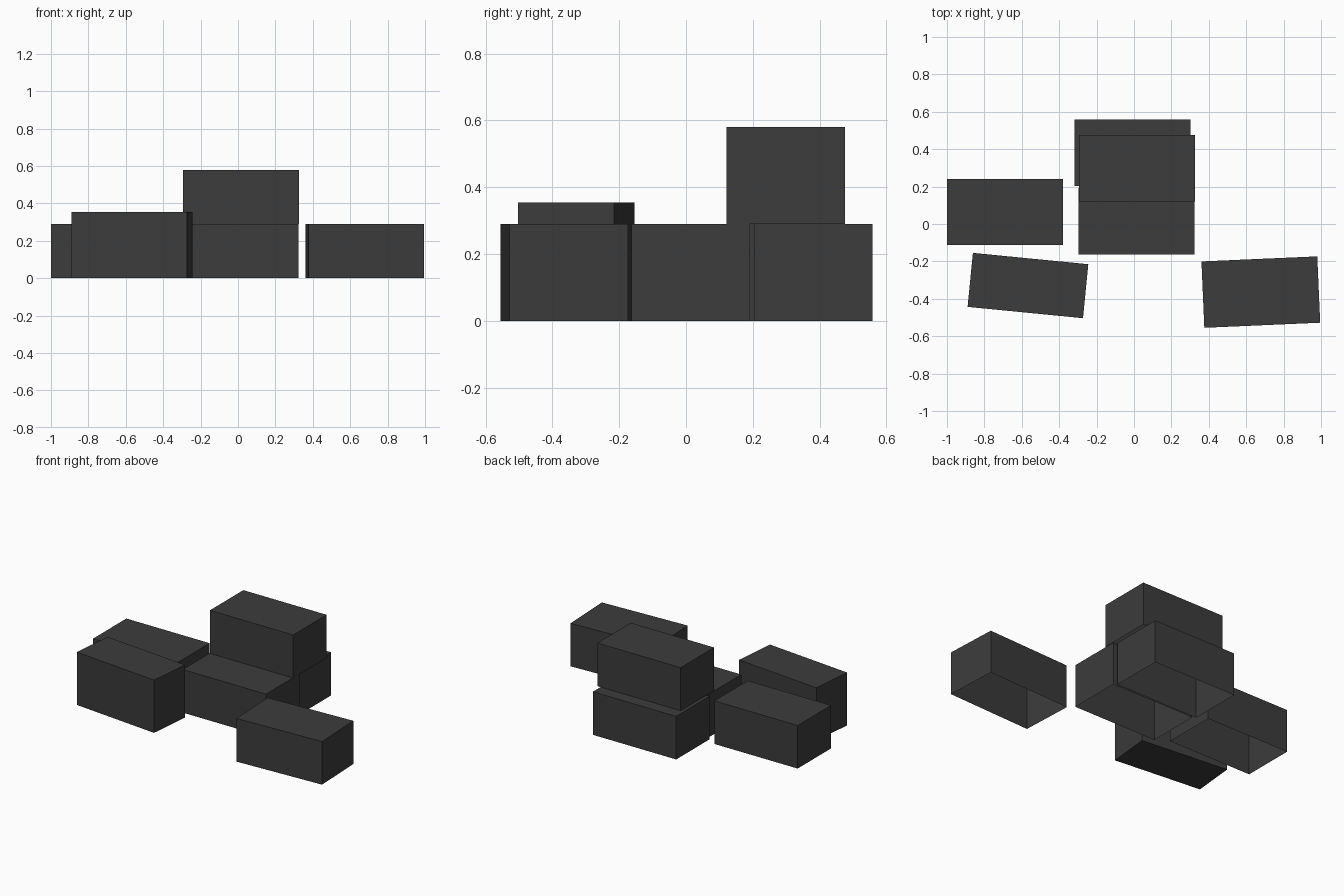
import bpy, bmesh
from math import radians
from mathutils import Matrix

cube = bpy.data.objects.get("Cube")
if cube:
    bpy.data.objects.remove(cube, do_unlink=True)

# One charcoal colour for every block
CHARCOAL = (0.045, 0.045, 0.045, 1)
mat = bpy.data.materials.new("charcoal")
mat.use_nodes = True
mat.diffuse_color = CHARCOAL
mat.node_tree.nodes["Principled BSDF"].inputs["Base Color"].default_value = CHARCOAL

LENGTH, DEPTH, HEIGHT = 0.62, 0.355, 0.29


def block(name, x, y, z=0.0, turn=0.0, on_side=False):
    """Block standing at height z; upright blocks are hollow underneath."""
    depth, height = (HEIGHT, DEPTH) if on_side else (DEPTH, HEIGHT)
    bm = bmesh.new()
    bmesh.ops.create_cube(bm, size=1, matrix=Matrix.Diagonal((LENGTH, depth, height, 1)))
    bmesh.ops.translate(bm, verts=bm.verts, vec=(0, 0, height / 2))
    if not on_side:
        bm.normal_update()
        under = [f for f in bm.faces if f.normal.z < -0.9]
        bmesh.ops.delete(bm, geom=under, context='FACES_ONLY')
    mesh = bpy.data.meshes.new(name)
    bm.to_mesh(mesh)
    bm.free()
    mesh.materials.append(mat)
    obj = bpy.data.objects.new(name, mesh)
    obj.location = (x, y, z)
    obj.rotation_euler.z = radians(turn)
    bpy.context.collection.objects.link(obj)


# Central stack
block("centre_front_block", 0.013, 0.014)
block("centre_back_block", -0.008, 0.381)
block("top_block", 0.016, 0.299, z=HEIGHT)

# Scattered blocks around it
block("left_end_block", -0.69, 0.064)
block("right_end_block", 0.678, -0.364, turn=2.5)
block("tipped_block", -0.567, -0.329, turn=-5.6, on_side=True)
